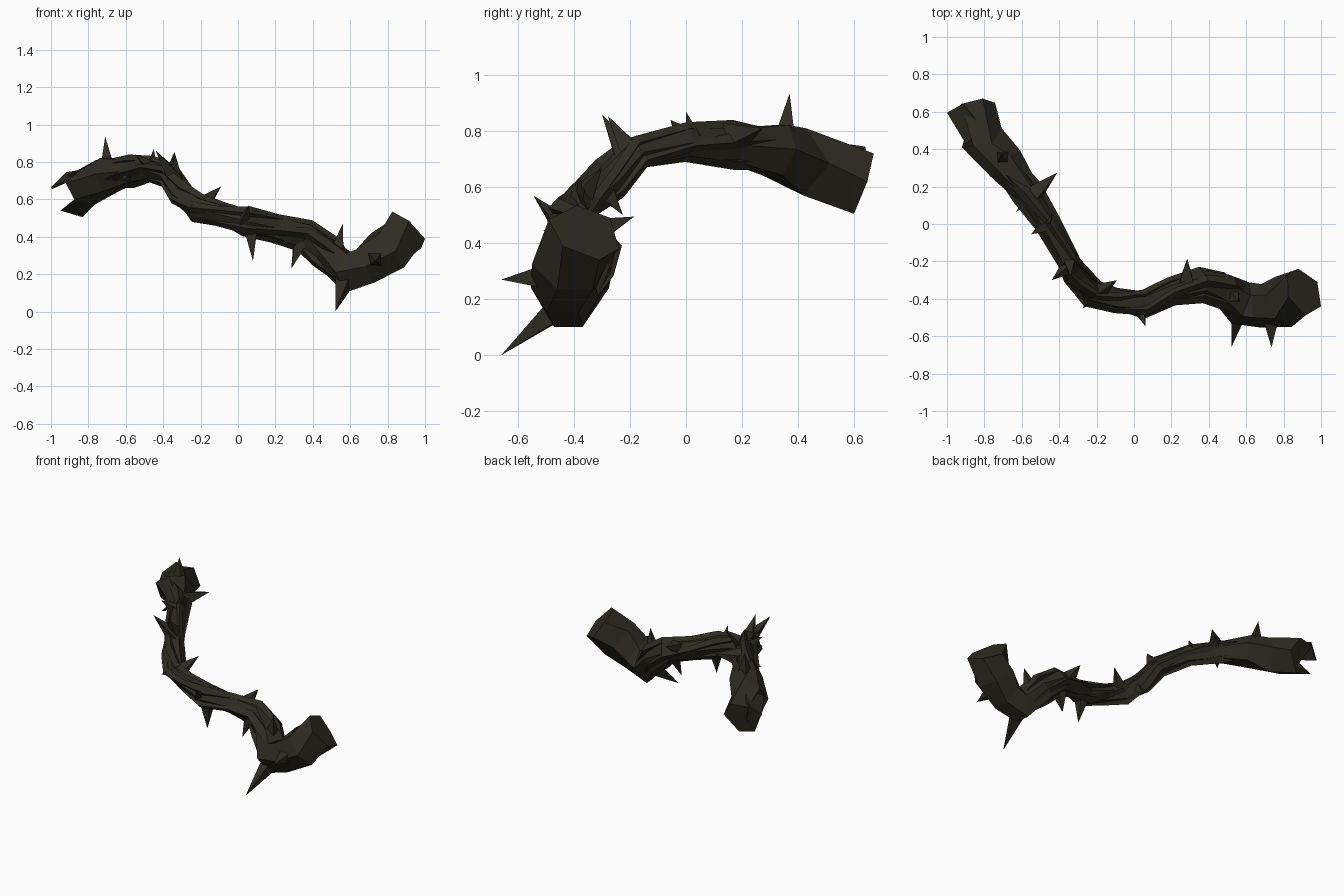
import bpy, bmesh, math, random
from mathutils import Vector

random.seed(4)
cube = bpy.data.objects.get("Cube")
if cube:
    bpy.data.objects.remove(cube, do_unlink=True)

bark = bpy.data.materials.new("dark olive bark")
bark.use_nodes = True
COLOR = (0.027, 0.025, 0.016, 1)
bark.diffuse_color = COLOR
bark.node_tree.nodes["Principled BSDF"].inputs["Base Color"].default_value = COLOR

# Centre line of the branch: x, y, z, radius
PATH = [
    (-.86, .62, .62, .125), (-.82, .45, .685, .132), (-.69, .32, .735, .105),
    (-.57, .17, .75, .08), (-.46, 0, .76, .068), (-.365, -.18, .725, .066),
    (-.3, -.275, .628, .074), (-.22, -.37, .557, .075), (-.1, -.41, .522, .067),
    (.05, -.425, .48, .08), (.2, -.36, .445, .073), (.36, -.32, .405, .088),
    (.47, -.35, .32, .1), (.57, -.42, .21, .12), (.68, -.44, .24, .115),
    (.8, -.42, .325, .138), (.905, -.365, .43, .135)]
CENTRES = [Vector(p[:3]) for p in PATH]
RADII = [p[3] for p in PATH]


def finish(name, bm):
    bmesh.ops.recalc_face_normals(bm, faces=bm.faces)
    mesh = bpy.data.meshes.new(name)
    bm.to_mesh(mesh)
    bm.free()
    mesh.materials.append(bark)
    obj = bpy.data.objects.new(name, mesh)
    bpy.context.collection.objects.link(obj)
    return obj


def frames(points):
    """Side and up directions across the path at every point."""
    out = []
    for i in range(len(points)):
        t = points[min(i + 1, len(points) - 1)] - points[max(i - 1, 0)]
        side = t.cross(Vector((0, 0, 1))).normalized()
        out.append((side, side.cross(t).normalized()))
    return out


def tube(name, points, radii, sides, jitter, moved={}):
    """Faceted closed tube; moved places single corners by (ring, corner)."""
    bm = bmesh.new()
    rings = []
    for i, (c, r, (s, u)) in enumerate(zip(points, radii, frames(points))):
        ring = []
        for k in range(sides):
            a = math.tau * k / sides
            rr = r * random.uniform(1 - jitter, 1 + jitter)
            co = c + (s * math.cos(a) + u * math.sin(a)) * rr
            ring.append(bm.verts.new(moved.get((i, k), co)))
        rings.append(ring)
    for a, b in zip(rings, rings[1:]):
        for k in range(sides):
            n = (k + 1) % sides
            bm.faces.new((a[k], a[n], b[n], b[k]))
    bm.faces.new(rings[0])
    bm.faces.new(rings[-1])
    finish(name, bm)


# Main branch, thinner in the middle where strands wrap it, broken at the right end
core = [r * (.86 if 2 < i < 13 else 1) for i, r in enumerate(RADII)]
CORNERS = {
    (0, 0): (-.87, .58, .6), (0, 4): (-.83, .6, .505), (0, 5): (-.95, .6, .54),
    (1, 0): (-.92, .41, .685), (1, 1): (-.86, .42, .745), (1, 2): (-.76, .43, .81),
    (1, 4): (-.77, .42, .57), (1, 5): (-.875, .4, .6),
    (12, 4): (.45, -.275, .24), (13, 4): (.56, -.37, .1), (13, 5): (.57, -.47, .1),
    (16, 0): (.915, -.49, .485), (16, 1): (.825, -.39, .535), (16, 2): (.82, -.27, .49),
    (16, 3): (.88, -.24, .38), (16, 4): (.98, -.31, .34), (16, 5): (1, -.44, .39)}
tube("branch_core", CENTRES, core, 6, .05, CORNERS)

# Loose flap of bark over the broken end
bm = bmesh.new()
FLAP = [(-1, .595, .665), (-.92, .64, .745), (-.8, .5, .765), (-.9, .43, .71)]
bm.faces.new([bm.verts.new(c) for c in FLAP])
flap = finish("bark_flap", bm)
flap.modifiers.new("thickness", 'SOLIDIFY').thickness = .012

# Thin strands twisting round the middle of the branch
FR = frames(CENTRES)
for n in range(4):
    pts, rad = [], []
    first, last = 2, 13
    for i in range(first, last + 1):
        a = math.tau * n / 4 + .45 * i
        s, u = FR[i]
        r = RADII[i]
        end = i in (first, last)
        pts.append(CENTRES[i] + (s * math.cos(a) + u * math.sin(a)) * r * (.6 if end else .74))
        rad.append(r * (.2 if end else random.uniform(.3, .42)))
    tube("wrapping_strand_%d" % (n + 1), pts, rad, 4, .15)

# Thorns: base, tip, base radius
THORNS = [
    ((-.70, .35, .77), (-.71, .37, .935), .065),
    ((-.52, .18, .78), (-.41, .275, .81), .06),
    ((-.56, .14, .73), (-.63, .065, .70), .05),
    ((-.47, -.01, .78), (-.55, -.055, .84), .05),
    ((-.46, .02, .80), (-.45, 0, .87), .035),
    ((-.34, -.22, .72), (-.44, -.30, .86), .065),
    ((-.34, -.2, .73), (-.34, -.28, .855), .06),
    ((-.27, -.29, .59), (-.26, -.225, .50), .05),
    ((-.20, -.38, .57), (-.275, -.45, .55), .055),
    ((-.18, -.36, .58), (-.09, -.30, .67), .055),
    ((.03, -.45, .48), (.06, -.545, .57), .05),
    ((.07, -.43, .42), (.08, -.45, .27), .05),
    ((.28, -.30, .45), (.285, -.185, .495), .06),
    ((.33, -.34, .36), (.285, -.36, .23), .055),
    ((.53, -.38, .33), (.56, -.41, .47), .055),
    ((.57, -.45, .17), (.52, -.66, 0), .065),
    ((.73, -.50, .28), (.735, -.66, .27), .065)]


def thorn(name, base, tip, r):
    """Four-sided spike rooted in the branch."""
    base, tip = Vector(base), Vector(tip)
    axis = (tip - base).normalized()
    root = base - axis * .02
    s = axis.orthogonal().normalized()
    u = axis.cross(s)
    bm = bmesh.new()
    ring = [bm.verts.new(root + (s * math.cos(k * math.pi / 2) + u * math.sin(k * math.pi / 2))
                         * r * random.uniform(.8, 1.1)) for k in range(4)]
    top = bm.verts.new(tip)
    for k in range(4):
        bm.faces.new((ring[k], ring[(k + 1) % 4], top))
    bm.faces.new(ring)
    finish(name, bm)


for i, (base, tip, r) in enumerate(THORNS):
    thorn("thorn_%02d" % (i + 1), base, tip, r)
